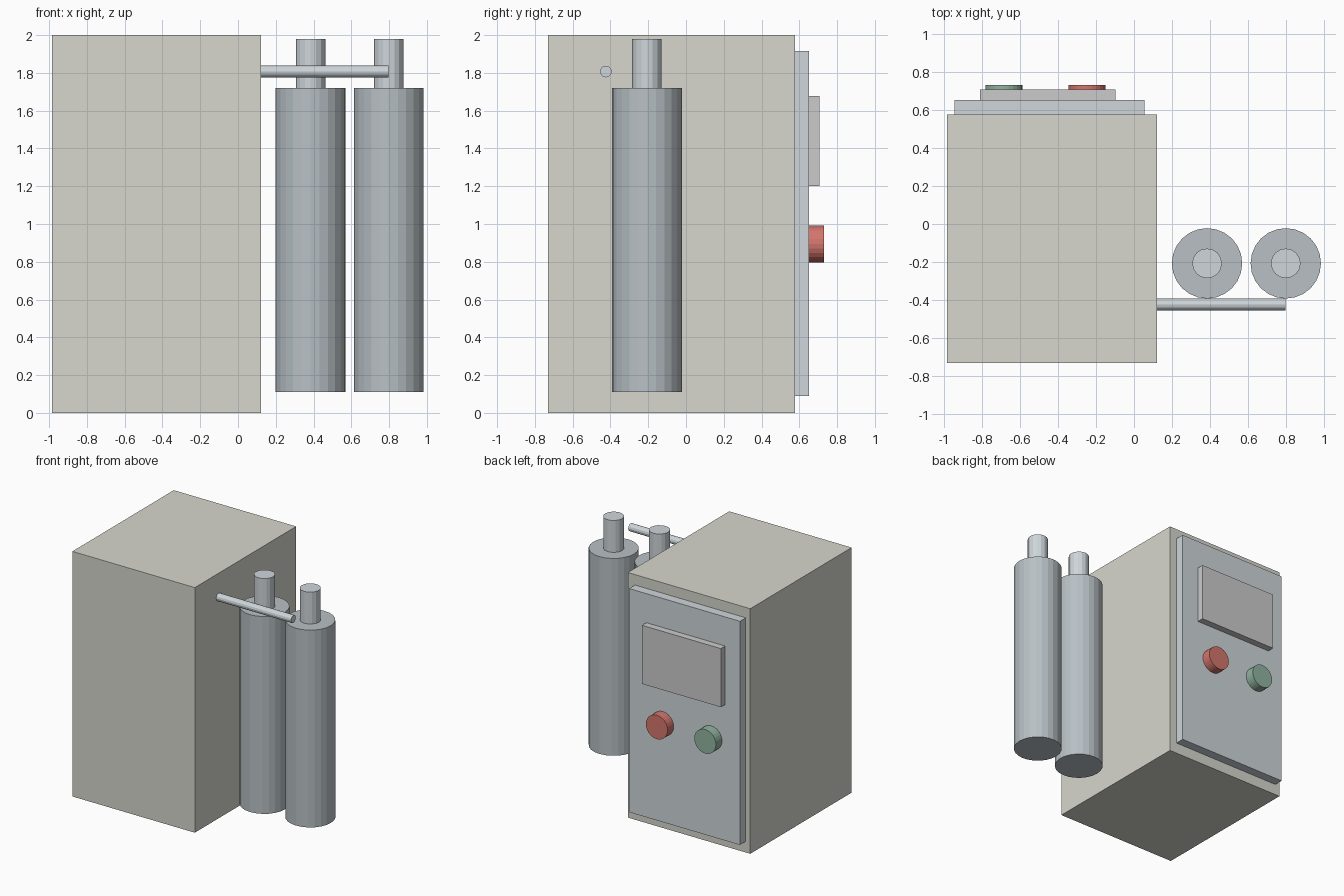
import bpy, bmesh
from math import pi
from mathutils import Matrix, Vector

if "Cube" in bpy.data.objects:
    bpy.data.objects.remove(bpy.data.objects["Cube"])


def material(name, color):
    m = bpy.data.materials.new(name)
    m.diffuse_color = (*color, 1)
    m.use_nodes = True
    m.node_tree.nodes["Principled BSDF"].inputs["Base Color"].default_value = m.diffuse_color
    return m


def finish(name, bm, mat):
    mesh = bpy.data.meshes.new(name)
    bm.to_mesh(mesh)
    bm.free()
    mesh.materials.append(mat)
    obj = bpy.data.objects.new(name, mesh)
    bpy.context.collection.objects.link(obj)
    return obj


def box(name, lo, hi, mat):
    lo, hi = Vector(lo), Vector(hi)
    bm = bmesh.new()
    bmesh.ops.create_cube(bm, size=1, matrix=Matrix.Translation((lo + hi) / 2) @ Matrix.Diagonal((*(hi - lo), 1)))
    return finish(name, bm, mat)


def rod(name, start, end, radius, sides, mat):
    start, end = Vector(start), Vector(end)
    axis = end - start
    turn = Vector((0, 0, 1)).rotation_difference(axis).to_matrix().to_4x4()
    bm = bmesh.new()
    bmesh.ops.create_cone(bm, cap_ends=True, segments=sides, radius1=radius, radius2=radius,
                          depth=axis.length, matrix=Matrix.Translation((start + end) / 2) @ turn)
    return finish(name, bm, mat)


beige = material("cabinet_paint", (0.68, 0.68, 0.62))
panel = material("panel_steel", (0.62, 0.67, 0.70))
steel = material("tank_steel", (0.48, 0.53, 0.56))
screen = material("screen_grey", (0.69, 0.69, 0.69))
red = material("button_red", (0.65, 0.18, 0.15))
green = material("button_green", (0.28, 0.45, 0.35))

# Cabinet with its control door and display on the back
box("cabinet", (-0.984, -0.73, 0), (0.121, 0.577, 2), beige)
box("control_door", (-0.943, 0.577, 0.09), (0.056, 0.652, 1.915), panel)
box("display", (-0.81, 0.652, 1.2), (-0.098, 0.708, 1.678), screen)

# Push buttons
for name, x, mat in (("start_button", -0.684, green), ("stop_button", -0.247, red)):
    rod(name, (x, 0.652, 0.895), (x, 0.73, 0.895), 0.098, 24, mat)

# Tanks with valve necks
for side, x in (("inner", 0.384), ("outer", 0.798)):
    rod(side + "_tank", (x, -0.207, 0.11), (x, -0.207, 1.72), 0.185, 24, steel)
    rod(side + "_neck", (x, -0.207, 1.72), (x, -0.207, 1.98), 0.078, 16, panel)

# Feed pipe running from the cabinet past the necks
rod("feed_pipe", (0.121, -0.424, 1.807), (0.797, -0.424, 1.807), 0.031, 12, panel)
